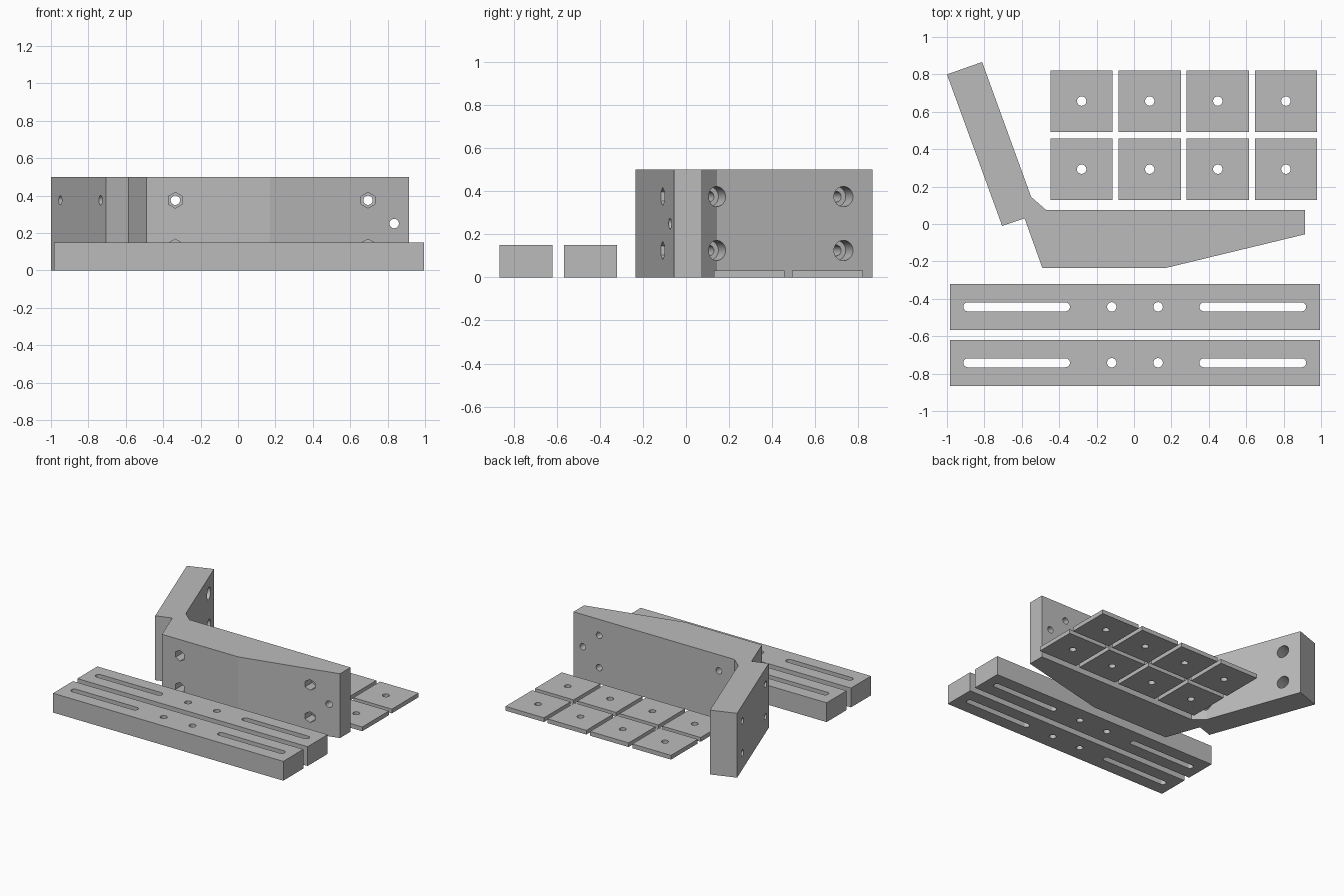
import bpy, bmesh
from math import radians, cos, sin, pi
from mathutils import Matrix, Vector

if "Cube" in bpy.data.objects:
    bpy.data.objects.remove(bpy.data.objects["Cube"])

grey = bpy.data.materials.new("light grey")
grey.use_nodes = True
grey.diffuse_color = (0.5, 0.5, 0.5, 1)
grey.node_tree.nodes["Principled BSDF"].inputs["Base Color"].default_value = grey.diffuse_color


def arc(r, start=0, sweep=2 * pi, n=32, cx=0, cy=0):
    return [(cx + r * cos(start + sweep * i / n), cy + r * sin(start + sweep * i / n)) for i in range(n)]


def slot(length, r):
    h = length / 2 - r
    return arc(r, -pi / 2, pi, 16, h) + [(h, r)] + arc(r, pi / 2, pi, 16, -h) + [(-h, -r)]


def prism(name, pts, z0, z1, matrix=Matrix()):
    """Extrude an outline along local z from z0 to z1."""
    bm = bmesh.new()
    face = bm.faces.new([bm.verts.new((x, y, z0)) for x, y in pts])
    top = bmesh.ops.extrude_face_region(bm, geom=[face])["geom"]
    bmesh.ops.translate(bm, vec=(0, 0, z1 - z0), verts=[v for v in top if isinstance(v, bmesh.types.BMVert)])
    bmesh.ops.transform(bm, matrix=matrix, verts=bm.verts)
    bmesh.ops.recalc_face_normals(bm, faces=bm.faces)
    me = bpy.data.meshes.new(name)
    bm.to_mesh(me)
    bm.free()
    me.materials.append(grey)
    ob = bpy.data.objects.new(name, me)
    bpy.context.collection.objects.link(ob)
    return ob


def cut(ob, pts, z0, z1, matrix):
    """Subtract an extruded outline and discard the cutter."""
    cutter = prism("cutter", pts, z0, z1, matrix)
    mod = ob.modifiers.new("cut", "BOOLEAN")
    mod.operation, mod.solver, mod.object = "DIFFERENCE", "EXACT", cutter
    bpy.context.view_layer.update()
    new = bpy.data.meshes.new_from_object(ob.evaluated_get(bpy.context.evaluated_depsgraph_get()))
    ob.modifiers.clear()
    ob.data = new
    bpy.data.objects.remove(cutter)


def box(x0, x1, y0, y1):
    return [(x0, y0), (x1, y0), (x1, y1), (x0, y1)]


def at(x, y, z=0):
    return Matrix.Translation((x, y, z))


parts = []
HOLE = arc(0.025)

# Angled bracket
outline = [(-1, 0.8), (-0.705, -0.01), (-0.585, 0.03), (-0.49, -0.235), (0.17, -0.235),
           (0.915, -0.055), (0.915, 0.075), (-0.47, 0.075), (-0.55, 0.145), (-0.812, 0.866)]
bracket = prism("angled_bracket", outline, 0, 0.5)
parts.append(bracket)

# Bolt holes: hex nut pockets in the long wall, counterbores in the arm
along_y = Matrix.Rotation(radians(-90), 4, "X")
across_arm = Matrix.Rotation(radians(20), 4, "Z") @ Matrix.Rotation(radians(90), 4, "Y")
for z in (0.125, 0.375):
    for x in (-0.335, 0.695):
        cut(bracket, HOLE, -0.4, 0.2, at(x, 0, z) @ along_y)
        cut(bracket, arc(0.042, pi / 2, n=6), -0.4, -0.03, at(x, 0, z) @ along_y)
    for x, y in ((-0.95, 0.663), (-0.735, 0.072)):
        cut(bracket, HOLE, -0.1, 0.25, at(x, y, z) @ across_arm)
        cut(bracket, arc(0.047), 0.1, 0.32, at(x, y, z) @ across_arm)
cut(bracket, HOLE, -0.4, 0.2, at(0.835, 0, 0.25) @ along_y)

# Slotted bars
for name, y in (("rear_slotted_bar", -0.443), ("front_slotted_bar", -0.742)):
    bar = prism(name, box(-0.985, 0.995, y - 0.123, y + 0.123), 0, 0.15)
    for x in (-0.6275, 0.635):
        cut(bar, slot(0.57, 0.024), -0.1, 0.3, at(x, y))
    for x in (-0.119, 0.129):
        cut(bar, HOLE, -0.1, 0.3, at(x, y))
    parts.append(bar)

# Grid of drilled plates
for row in range(2):
    for col in range(4):
        x, y = -0.28 + 0.364 * col, 0.293 + 0.364 * row
        plate = prism(f"plate_{row}_{col}", box(x - 0.166, x + 0.166, y - 0.164, y + 0.164), 0, 0.033)
        cut(plate, HOLE, -0.1, 0.1, at(x, y))
        parts.append(plate)

# Smooth the round holes, keep all other edges sharp
bpy.ops.object.select_all(action="DESELECT")
for ob in parts:
    ob.select_set(True)
bpy.context.view_layer.objects.active = bracket
bpy.ops.object.shade_smooth_by_angle(angle=radians(12))
